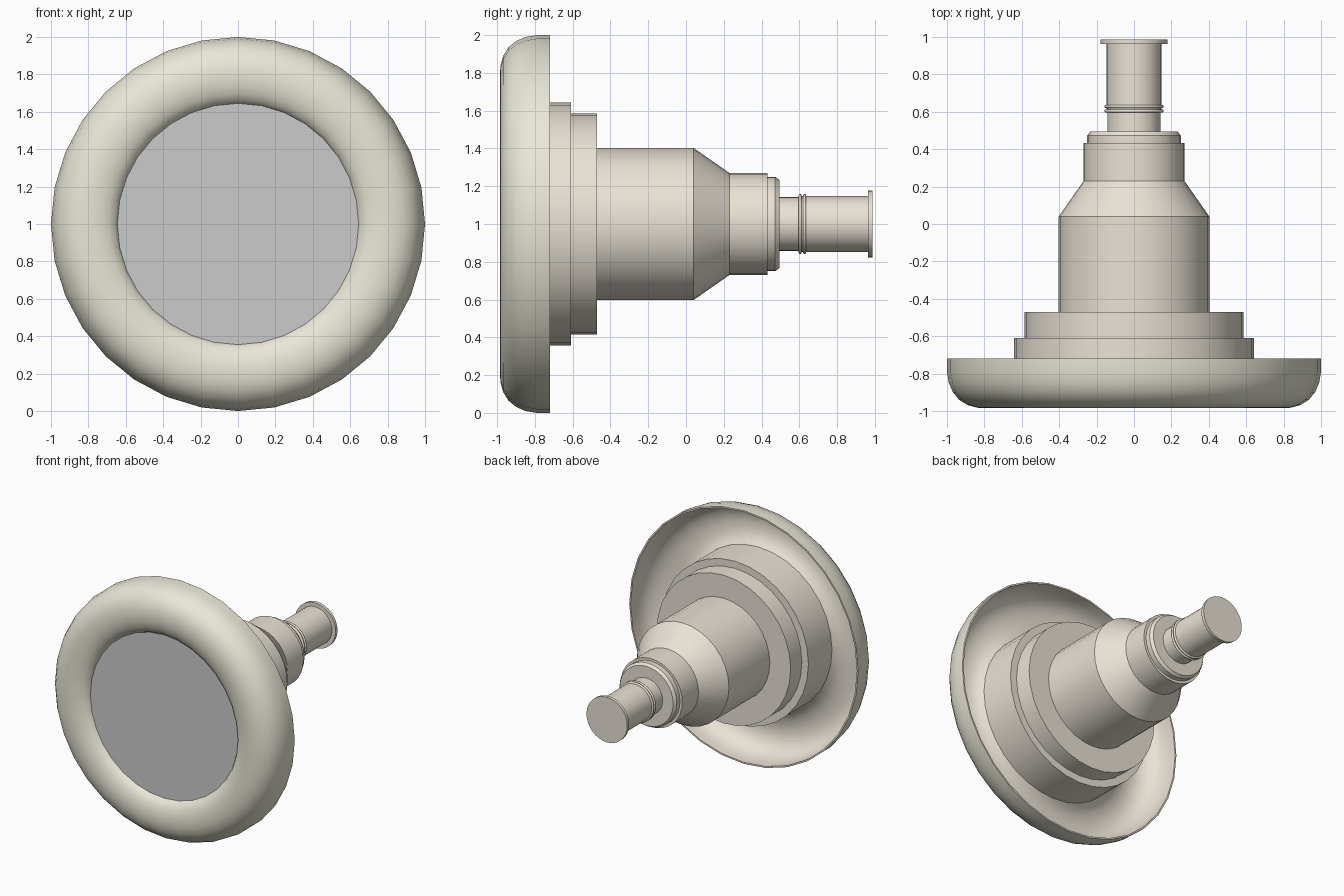
import bpy, bmesh, math

if "Cube" in bpy.data.objects:
    bpy.data.objects.remove(bpy.data.objects["Cube"])

SIDES = 32
CENTRE_Z = 1.0


def material(name, colour):
    m = bpy.data.materials.new(name)
    m.diffuse_color = (*colour, 1)
    m.use_nodes = True
    m.node_tree.nodes["Principled BSDF"].inputs["Base Color"].default_value = m.diffuse_color
    return m


def lathe(name, profile, mat=None, angle=30):
    """Spin (radius, y) points about the y axis; faces point outward
    when the profile runs from the back towards the front."""
    bm = bmesh.new()
    rings = []
    for r, y in profile:
        if r == 0:
            rings.append([bm.verts.new((0, y, CENTRE_Z))] * SIDES)
        else:
            rings.append([bm.verts.new((r * math.cos(a), y, CENTRE_Z + r * math.sin(a)))
                          for a in (2 * math.pi * i / SIDES for i in range(SIDES))])
    for p, q in zip(rings, rings[1:]):
        for i in range(SIDES):
            j = (i + 1) % SIDES
            bm.faces.new(list(dict.fromkeys((p[i], p[j], q[j], q[i]))))
    mesh = bpy.data.meshes.new(name)
    bm.to_mesh(mesh)
    bm.free()
    ob = bpy.data.objects.new(name, mesh)
    bpy.context.collection.objects.link(ob)
    if mat:
        mesh.materials.append(mat)
    bpy.ops.object.select_all(action='DESELECT')
    ob.select_set(True)
    bpy.context.view_layer.objects.active = ob
    bpy.ops.object.shade_smooth_by_angle(angle=math.radians(angle))
    return ob


rim_mat = material("rim_cream", (0.82, 0.80, 0.68))
body_mat = material("body_beige", (0.82, 0.76, 0.67))

# Rounded front rim, a thin shell open at the back
rim = [(1.0, -0.72), (1.0, -0.79), (0.99, -0.85), (0.968, -0.90), (0.935, -0.94),
       (0.89, -0.968), (0.84, -0.982), (0.79, -0.985), (0.74, -0.98),
       (0.695, -0.965), (0.66, -0.943), (0.643, -0.915), (0.638, -0.89)]
lathe("front_rim", rim, rim_mat, 40)

# Concave back of the rim, with its narrow edge
backing = [(0.638, -0.90), (0.67, -0.935), (0.72, -0.96), (0.79, -0.972), (0.84, -0.968),
           (0.885, -0.955), (0.926, -0.93), (0.958, -0.893), (0.979, -0.848),
           (0.988, -0.79), (0.988, -0.72), (1.0, -0.72)]
lathe("rim_backing", backing, body_mat, 40)

# Flat front disc
lathe("front_disc", [(0.645, -0.92), (0, -0.92)])

# Stepped body, listed front to back
body = [(0, -0.91), (0.642, -0.91), (0.642, -0.61), (0.585, -0.61), (0.585, -0.47),
        (0.403, -0.47), (0.403, 0.04), (0.27, 0.23), (0.27, 0.432), (0.25, 0.432),
        (0.25, 0.472), (0.234, 0.494), (0, 0.494)]
lathe("stepped_body", body[::-1], body_mat)

# Rear tube with end flange
tube = [(0, 0.48), (0.142, 0.48), (0.142, 0.60), (0.147, 0.60), (0.147, 0.963),
        (0.178, 0.963), (0.178, 0.987), (0, 0.987)]
lathe("rear_tube", tube[::-1], body_mat)

# Two thin collars around the tube
for i, y in enumerate((0.604, 0.628)):
    collar = [(0.14, y - 0.008), (0.153, y - 0.008), (0.159, y - 0.003),
              (0.159, y + 0.003), (0.153, y + 0.008), (0.14, y + 0.008)]
    lathe(f"tube_collar_{i + 1}", collar[::-1], body_mat, 60)
